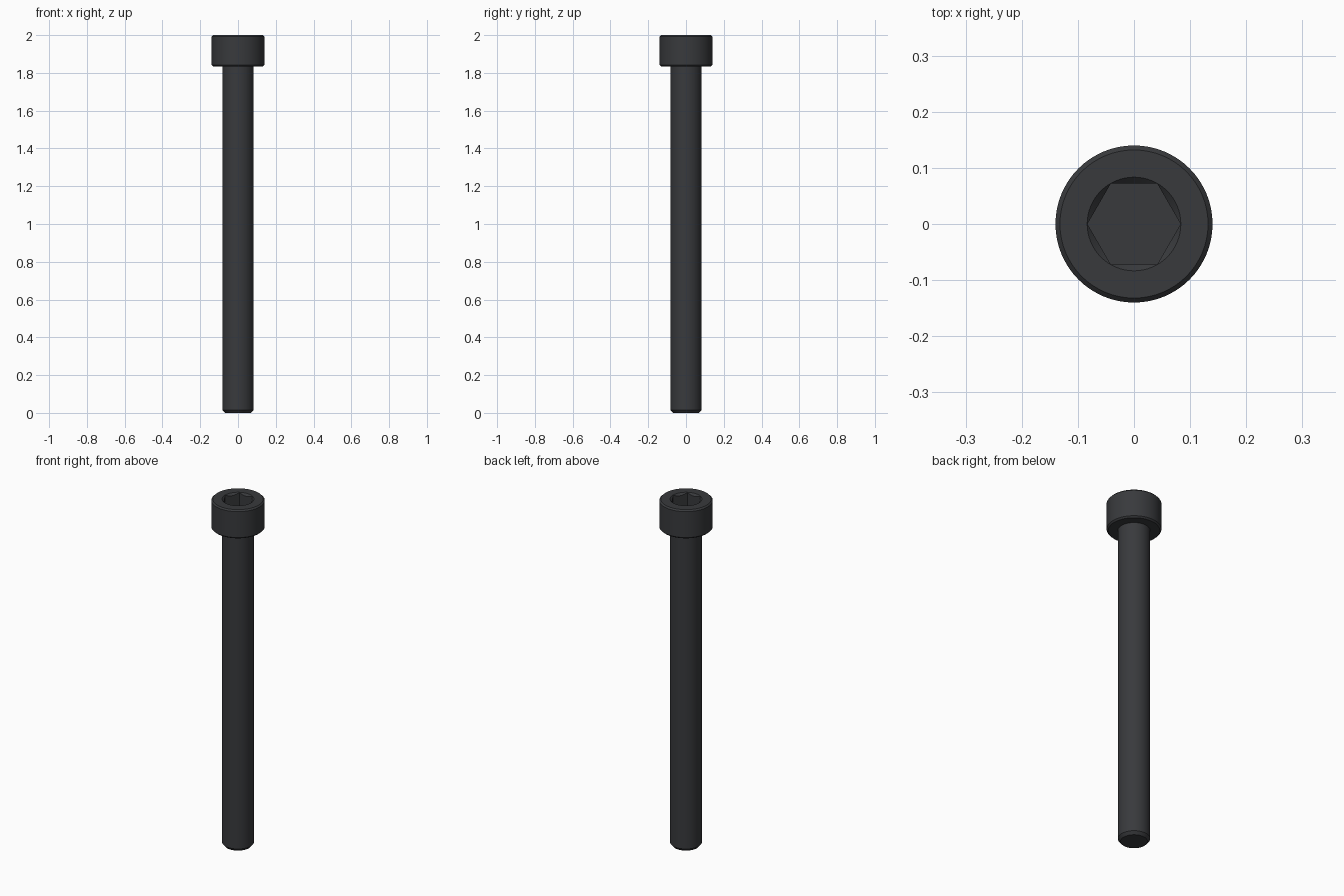
import bpy, bmesh, math

if "Cube" in bpy.data.objects:
    bpy.data.objects.remove(bpy.data.objects["Cube"])

SEG = 64
HEAD_R, SHANK_R, HEAD_Z, TOP = 0.14, 0.083, 1.834, 2.0
HEX_R, SOCKET_DEPTH = 0.083, 0.085


def mesh_object(name, bm):
    bmesh.ops.recalc_face_normals(bm, faces=bm.faces)
    me = bpy.data.meshes.new(name)
    bm.to_mesh(me)
    bm.free()
    ob = bpy.data.objects.new(name, me)
    bpy.context.collection.objects.link(ob)
    return ob


def turned(name, profile, sides):
    """Closed solid of revolution from (radius, z) points, capped at both ends."""
    bm = bmesh.new()
    rings = [[bm.verts.new((r * math.cos(2 * math.pi * i / sides),
                            r * math.sin(2 * math.pi * i / sides), z))
              for i in range(sides)] for r, z in profile]
    for a, b in zip(rings, rings[1:]):
        for i in range(sides):
            j = (i + 1) % sides
            bm.faces.new((a[i], a[j], b[j], b[i]))
    bm.faces.new(rings[0][::-1])
    bm.faces.new(rings[-1])
    return mesh_object(name, bm)


# Shank and head turned as one solid with chamfered edges
screw = turned("cap_screw", [
    (SHANK_R - 0.014, 0), (SHANK_R, 0.016), (SHANK_R, HEAD_Z),
    (HEAD_R - 0.008, HEAD_Z), (HEAD_R, HEAD_Z + 0.008),
    (HEAD_R, TOP - 0.008), (HEAD_R - 0.008, TOP)], SEG)

# Hex socket and its conical lead-in
cutters = [
    turned("hex_cutter", [(HEX_R, TOP - SOCKET_DEPTH), (HEX_R, TOP + 0.1)], 6),
    turned("lead_in_cutter", [(HEX_R - 0.0395, TOP - 0.04),
                              (HEX_R + 0.0205, TOP + 0.02)], SEG),
]
for cutter in cutters:
    cutter.hide_render = True
    mod = screw.modifiers.new(cutter.name, 'BOOLEAN')
    mod.operation = 'DIFFERENCE'
    mod.solver = 'EXACT'
    mod.object = cutter

# Apply the cuts and remove the cutters
bpy.context.view_layer.objects.active = screw
screw.select_set(True)
for cutter in cutters:
    bpy.ops.object.modifier_apply(modifier=cutter.name)
for cutter in cutters:
    bpy.data.objects.remove(cutter)
bpy.ops.object.shade_smooth_by_angle(angle=math.radians(25))

# Dark steel finish
mat = bpy.data.materials.new("dark_steel")
mat.diffuse_color = (0.04, 0.042, 0.046, 1)
mat.use_nodes = True
mat.node_tree.nodes["Principled BSDF"].inputs["Base Color"].default_value = mat.diffuse_color
screw.data.materials.append(mat)
